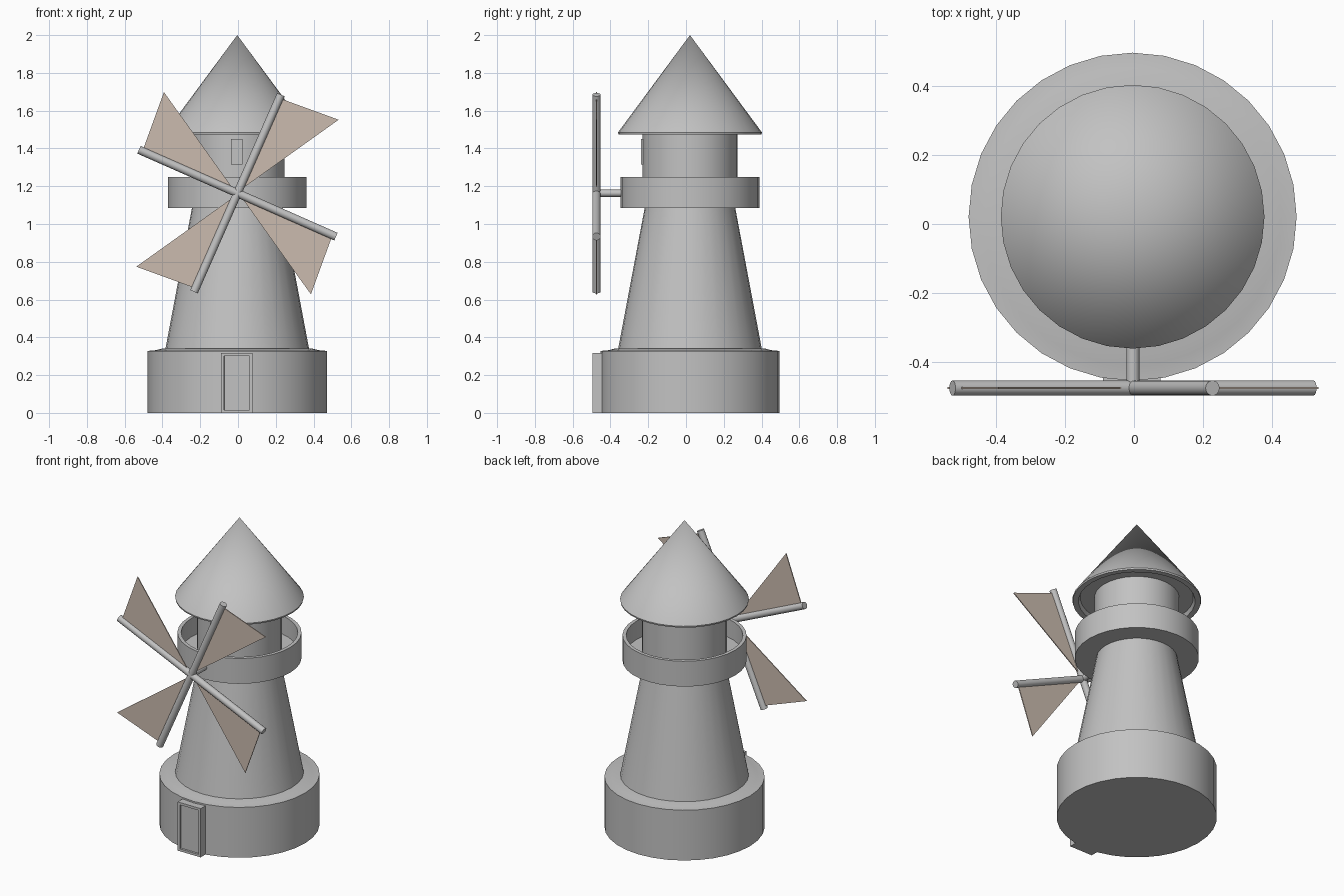
import bpy, bmesh, math
from mathutils import Matrix, Vector

if "Cube" in bpy.data.objects:
    bpy.data.objects.remove(bpy.data.objects["Cube"])

CX, CY = -0.004, 0.021          # tower axis
HUB = Vector((-0.003, -0.474, 1.163))
SIDES = 32


def material(name, rgb):
    m = bpy.data.materials.new(name)
    m.diffuse_color = (*rgb, 1)
    m.use_nodes = True
    m.node_tree.nodes["Principled BSDF"].inputs["Base Color"].default_value = m.diffuse_color
    return m


STONE = material("stone grey", (0.54, 0.54, 0.54))
CLOTH = material("sail tan", (0.60, 0.50, 0.43))


def finish(name, bm, mat, smooth=True):
    bmesh.ops.recalc_face_normals(bm, faces=bm.faces)
    me = bpy.data.meshes.new(name)
    bm.to_mesh(me)
    bm.free()
    me.materials.append(mat)
    ob = bpy.data.objects.new(name, me)
    bpy.context.collection.objects.link(ob)
    if smooth:
        bpy.ops.object.select_all(action='DESELECT')
        ob.select_set(True)
        bpy.context.view_layer.objects.active = ob
        bpy.ops.object.shade_smooth_by_angle(angle=math.radians(30))
    return ob


def lathe(name, profile):
    """Spin a closed (radius, height) outline round the tower axis."""
    bm = bmesh.new()
    vs = [bm.verts.new((CX + r, CY, z)) for r, z in profile]
    edges = [bm.edges.new((a, b)) for a, b in zip(vs, vs[1:])]
    if profile[0][0] > 0:
        edges.append(bm.edges.new((vs[-1], vs[0])))
    bmesh.ops.spin(bm, geom=vs + edges, cent=(CX, CY, 0), axis=(0, 0, 1),
                   angle=math.tau, steps=SIDES, use_duplicate=False)
    bmesh.ops.remove_doubles(bm, verts=bm.verts, dist=1e-4)
    return finish(name, bm, STONE)


def rod(name, a, b, radius):
    a, b = Vector(a), Vector(b)
    bm = bmesh.new()
    rot = (b - a).to_track_quat('Z', 'Y').to_matrix().to_4x4()
    bmesh.ops.create_cone(bm, cap_ends=True, segments=16, radius1=radius, radius2=radius,
                          depth=(b - a).length, matrix=Matrix.Translation((a + b) / 2) @ rot)
    return finish(name, bm, STONE)


def framed_box(name, lo, hi, border, recess):
    """Box whose front face has a recessed panel."""
    lo, hi = Vector(lo), Vector(hi)
    bm = bmesh.new()
    bmesh.ops.create_cube(bm, size=1, matrix=Matrix.Translation((lo + hi) / 2)
                          @ Matrix.Diagonal((*(hi - lo), 1)))
    front = min(bm.faces, key=lambda f: f.calc_center_median().y)
    bmesh.ops.inset_region(bm, faces=[front], thickness=border)
    inner = bmesh.ops.inset_region(bm, faces=[front], thickness=0.001)
    bmesh.ops.translate(bm, verts=front.verts, vec=(0, recess, 0))
    return finish(name, bm, STONE, smooth=False)


# Tower body
lathe("base", [(0, 0), (0.474, 0), (0.474, 0.328), (0.43, 0.332), (0.40, 0.34), (0, 0.34)])
lathe("tower", [(0, 0.335), (0.381, 0.335), (0.237, 1.10), (0, 1.10)])
lathe("gallery", [(0, 1.085), (0.367, 1.085), (0.367, 1.25), (0.345, 1.25),
                  (0.345, 1.13), (0, 1.13)])
lathe("upper_room", [(0, 1.11), (0.251, 1.11), (0.251, 1.52), (0, 1.52)])
lathe("roof", [(0, 2.0), (0.381, 1.485), (0.379, 1.475), (0.345, 1.475),
               (0.335, 1.50), (0, 1.50)])

# Door and upper window
framed_box("door", (-0.089, -0.495, 0.0), (0.077, -0.38, 0.318), 0.022, 0.012)
framed_box("window", (-0.037, -0.238, 1.315), (0.023, -0.18, 1.45), 0.010, 0.006)

# Axle, then four arms each with a sail on its clockwise side
rod("axle", HUB, (HUB.x, -0.2, HUB.z), 0.019)
for i in range(4):
    ang = math.radians(66.2 + 90 * i)
    u = Vector((math.cos(ang), 0, math.sin(ang)))
    v = Vector((math.sin(ang), 0, -math.cos(ang)))
    rod(f"arm_{i + 1}", HUB, HUB + u * 0.57, 0.022)
    bm = bmesh.new()
    corners = [HUB + u * a + v * b + Vector((0, -0.003, 0))
               for a, b in ((0.01, 0), (0.55, 0), (0.572, 0.333))]
    face = bm.faces.new([bm.verts.new(c) for c in corners])
    ext = bmesh.ops.extrude_face_region(bm, geom=[face], use_keep_orig=True)
    bmesh.ops.translate(bm, vec=(0, 0.006, 0),
                        verts=[g for g in ext["geom"] if isinstance(g, bmesh.types.BMVert)])
    finish(f"sail_{i + 1}", bm, CLOTH, smooth=False)
